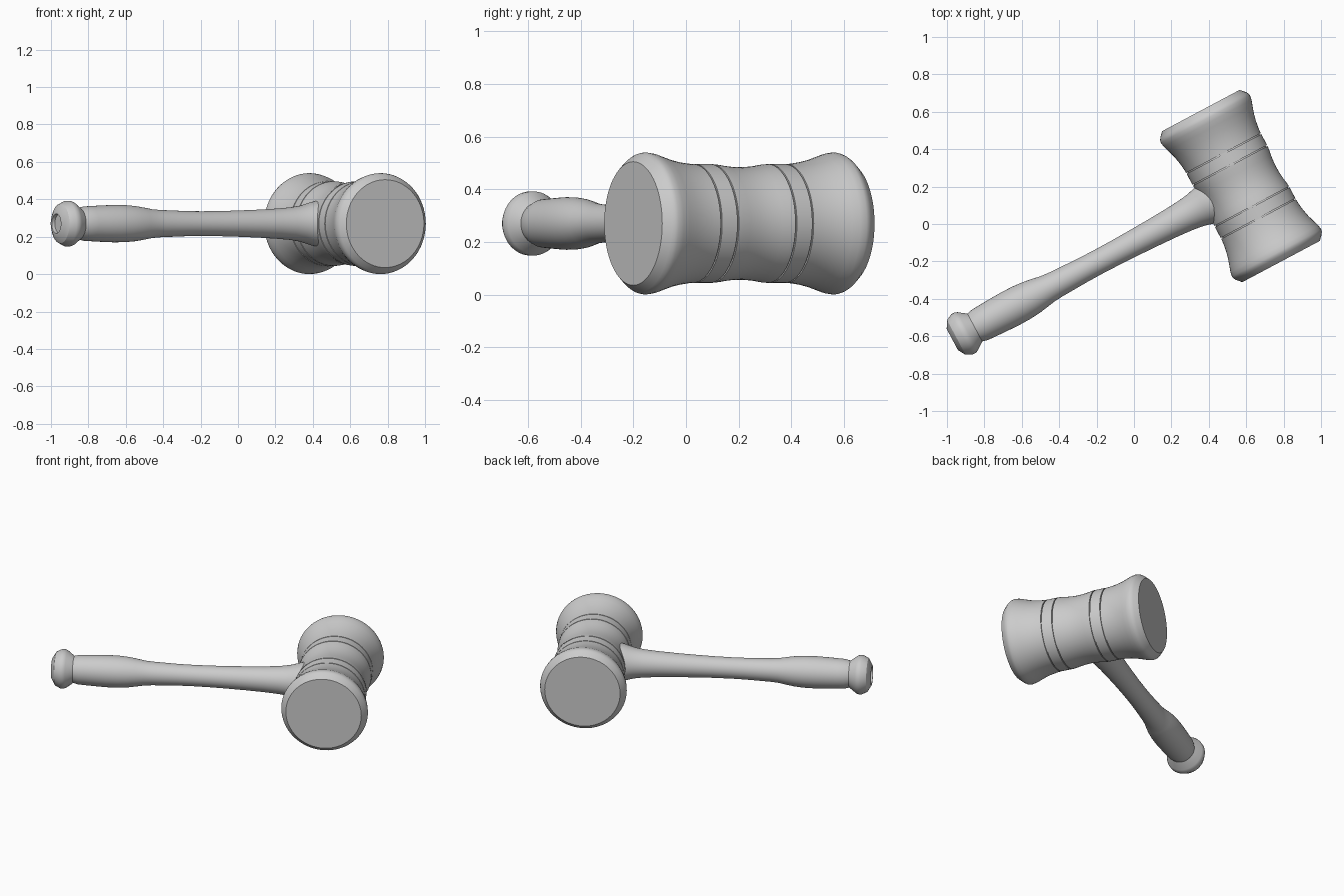
import bpy, bmesh, math
from mathutils import Matrix, Vector

if "Cube" in bpy.data.objects:
    bpy.data.objects.remove(bpy.data.objects["Cube"], do_unlink=True)

SEGMENTS = 64
TILT = math.radians(28)
CENTRE = Vector((0.572, 0.203, 0.27))

grey = bpy.data.materials.new("plain grey")
grey.use_nodes = True
colour = (0.6, 0.6, 0.6, 1)
grey.diffuse_color = colour
grey.node_tree.nodes["Principled BSDF"].inputs["Base Color"].default_value = colour


def lathe(name, profile, turn):
    """Spin (distance, radius) points about an axis lying flat at the given turn."""
    bm = bmesh.new()
    rings = []
    for d, r in profile:
        ring = []
        for i in range(SEGMENTS):
            a = math.tau * i / SEGMENTS
            ring.append(bm.verts.new((d, r * math.cos(a), r * math.sin(a))))
        rings.append(ring)
    for a, b in zip(rings, rings[1:]):
        for i in range(SEGMENTS):
            j = (i + 1) % SEGMENTS
            bm.faces.new((a[i], a[j], b[j], b[i]))
    bm.faces.new(rings[0])
    bm.faces.new(rings[-1])
    bmesh.ops.recalc_face_normals(bm, faces=bm.faces)
    mesh = bpy.data.meshes.new(name)
    bm.to_mesh(mesh)
    bm.free()
    mesh.materials.append(grey)
    obj = bpy.data.objects.new(name, mesh)
    obj.matrix_world = Matrix.Translation(CENTRE) @ Matrix.Rotation(turn, 4, "Z")
    bpy.context.collection.objects.link(obj)
    bpy.ops.object.select_all(action="DESELECT")
    obj.select_set(True)
    bpy.context.view_layer.objects.active = obj
    bpy.ops.object.shade_smooth_by_angle(angle=math.radians(32))
    return obj


def groove(d, r):
    """Narrow square-cut ring in a lathe profile."""
    return [(d - 0.003, r), (d - 0.003, r - 0.008), (d + 0.003, r - 0.008), (d + 0.003, r)]


# Mallet head: half profile from waist to striking face, then mirrored
half = [(0.0, 0.214), (0.03, 0.215), (0.07, 0.219), (0.1, 0.224)]
half += groove(0.125, 0.226) + groove(0.197, 0.226)
half += [(0.23, 0.228), (0.27, 0.234), (0.31, 0.243), (0.35, 0.256), (0.38, 0.266),
         (0.405, 0.27), (0.418, 0.267), (0.43, 0.26), (0.457, 0.235)]
head = [(-d, r) for d, r in reversed(half[1:])] + half
lathe("head", head, TILT + math.pi / 2)

# Handle: flared at the head, slim shaft, swollen grip
handle = [(0.15, 0.125), (0.2, 0.116), (0.23, 0.107), (0.27, 0.096), (0.33, 0.087),
          (0.42, 0.08), (0.54, 0.074), (0.65, 0.07), (0.76, 0.067), (0.87, 0.066),
          (0.96, 0.067), (1.04, 0.07), (1.12, 0.073), (1.17, 0.077), (1.22, 0.086),
          (1.27, 0.094), (1.33, 0.099), (1.4, 0.1), (1.48, 0.097), (1.54, 0.094),
          (1.58, 0.092), (1.615, 0.083)]
lathe("handle", handle, TILT + math.pi)

# Butt knob with a shallow recess in its end
knob = [(1.605, 0.08), (1.612, 0.084), (1.655, 0.116), (1.67, 0.122), (1.69, 0.122),
        (1.724, 0.105), (1.748, 0.064), (1.748, 0.052), (1.73, 0.05)]
lathe("butt_knob", knob, TILT + math.pi)
